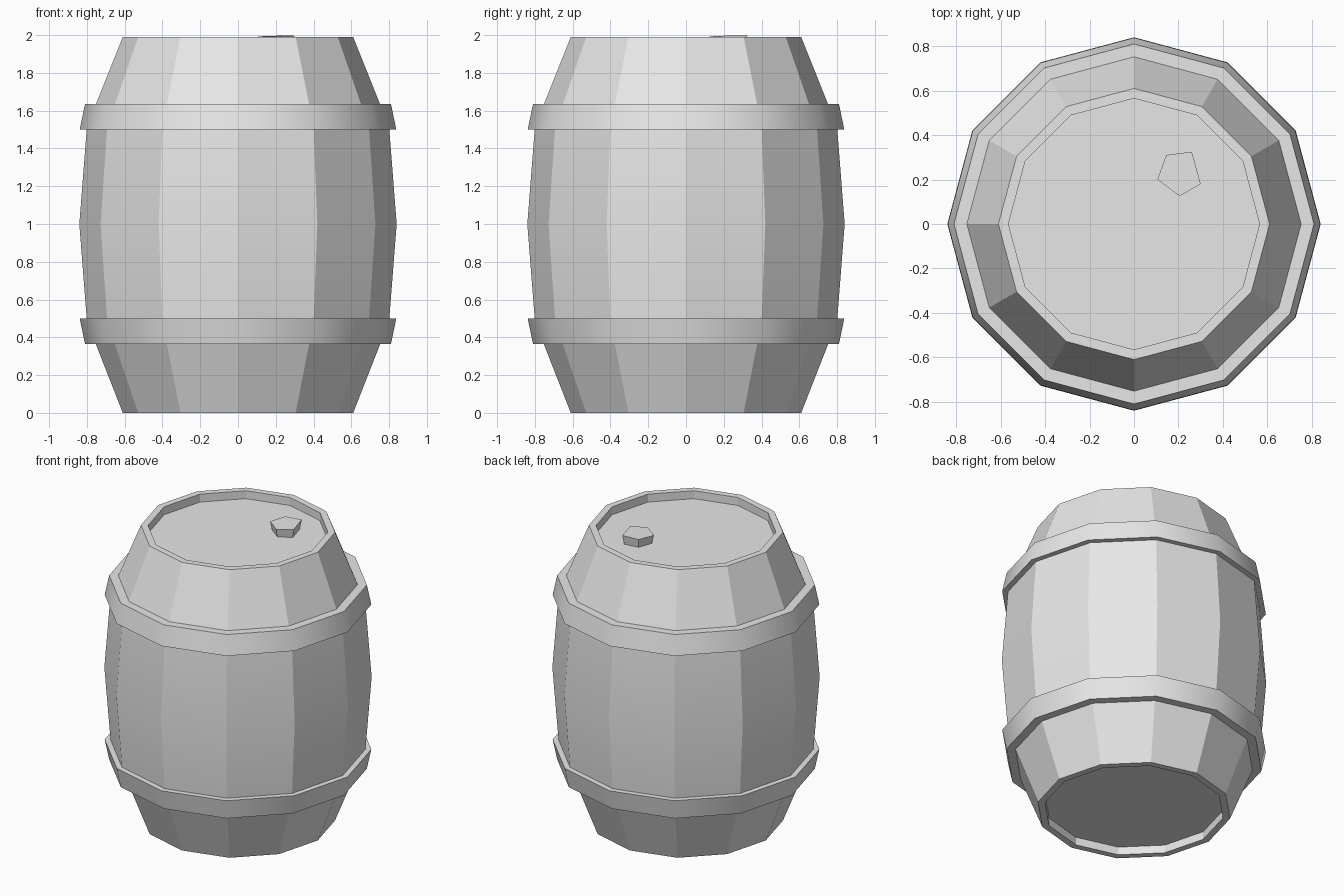
import bpy, bmesh
from math import cos, sin, tau

SIDES = 12

cube = bpy.data.objects.get("Cube")
if cube:
    bpy.data.objects.remove(cube, do_unlink=True)

grey = bpy.data.materials.new("plain grey")
grey.use_nodes = True
colour = (0.8, 0.8, 0.8, 1)
grey.diffuse_color = colour
grey.node_tree.nodes["Principled BSDF"].inputs["Base Color"].default_value = colour


def finish(name, bm, is_smooth):
    """Turn a bmesh into an object; edges failing is_smooth stay sharp."""
    bmesh.ops.recalc_face_normals(bm, faces=bm.faces)
    for face in bm.faces:
        face.smooth = True
    for edge in bm.edges:
        edge.smooth = is_smooth(edge)
    mesh = bpy.data.meshes.new(name)
    bm.to_mesh(mesh)
    bm.free()
    mesh.materials.append(grey)
    obj = bpy.data.objects.new(name, mesh)
    bpy.context.collection.objects.link(obj)
    return obj


def lathe(profile, closed):
    """Revolve (radius, height) points; an open profile gets end caps."""
    bm = bmesh.new()
    rings = [[bm.verts.new((r * cos(tau * i / SIDES), r * sin(tau * i / SIDES), z))
              for i in range(SIDES)] for r, z in profile]
    pairs = list(zip(rings, rings[1:]))
    if closed:
        pairs.append((rings[-1], rings[0]))
    else:
        bm.faces.new(rings[0])
        bm.faces.new(rings[-1])
    for low, high in pairs:
        for i in range(SIDES):
            j = (i + 1) % SIDES
            bm.faces.new((low[i], low[j], high[j], high[i]))
    return bm


# Barrel body: recessed ends, rims and a bulging middle, mirrored about z = 1
upper = [(0.80, 1.515), (0.61, 1.99), (0.565, 1.99), (0.565, 1.935)]
lower = [(r, 2 - z) for r, z in reversed(upper)]
lower = [(r, z if z > 0.2 else z - 0.01) for r, z in lower]
body = lathe(lower + [(0.84, 1.0)] + upper, closed=False)
finish("barrel_body", body,
       lambda e: all(abs(v.co.z - 1) < 0.01 for v in e.verts))

# Two hoops, widest on the side nearest the middle
hoop = [(0.77, 1.5), (0.838, 1.5), (0.81, 1.635), (0.73, 1.635)]
for name, points in (("upper_hoop", hoop),
                     ("lower_hoop", [(r, 2 - z) for r, z in hoop])):
    finish(name, lathe(points, closed=True),
           lambda e: abs(e.verts[0].co.z - e.verts[1].co.z) > 0.05)

# Five-sided bung standing on the lid, slightly tapered downwards
outline = [(0.105, 0.20), (0.205, 0.125), (0.30, 0.18), (0.26, 0.325), (0.145, 0.31)]
cx, cy = 0.205, 0.23
bm = bmesh.new()
top = [bm.verts.new((x, y, 1.995 + 0.025 * (x - cx) + 0.02 * (y - cy))) for x, y in outline]
base = [bm.verts.new((cx + 0.85 * (x - cx), cy + 0.85 * (y - cy), 1.925)) for x, y in outline]
bm.faces.new(top)
bm.faces.new(base)
for i in range(5):
    j = (i + 1) % 5
    bm.faces.new((base[i], base[j], top[j], top[i]))
finish("bung", bm, lambda e: False)
